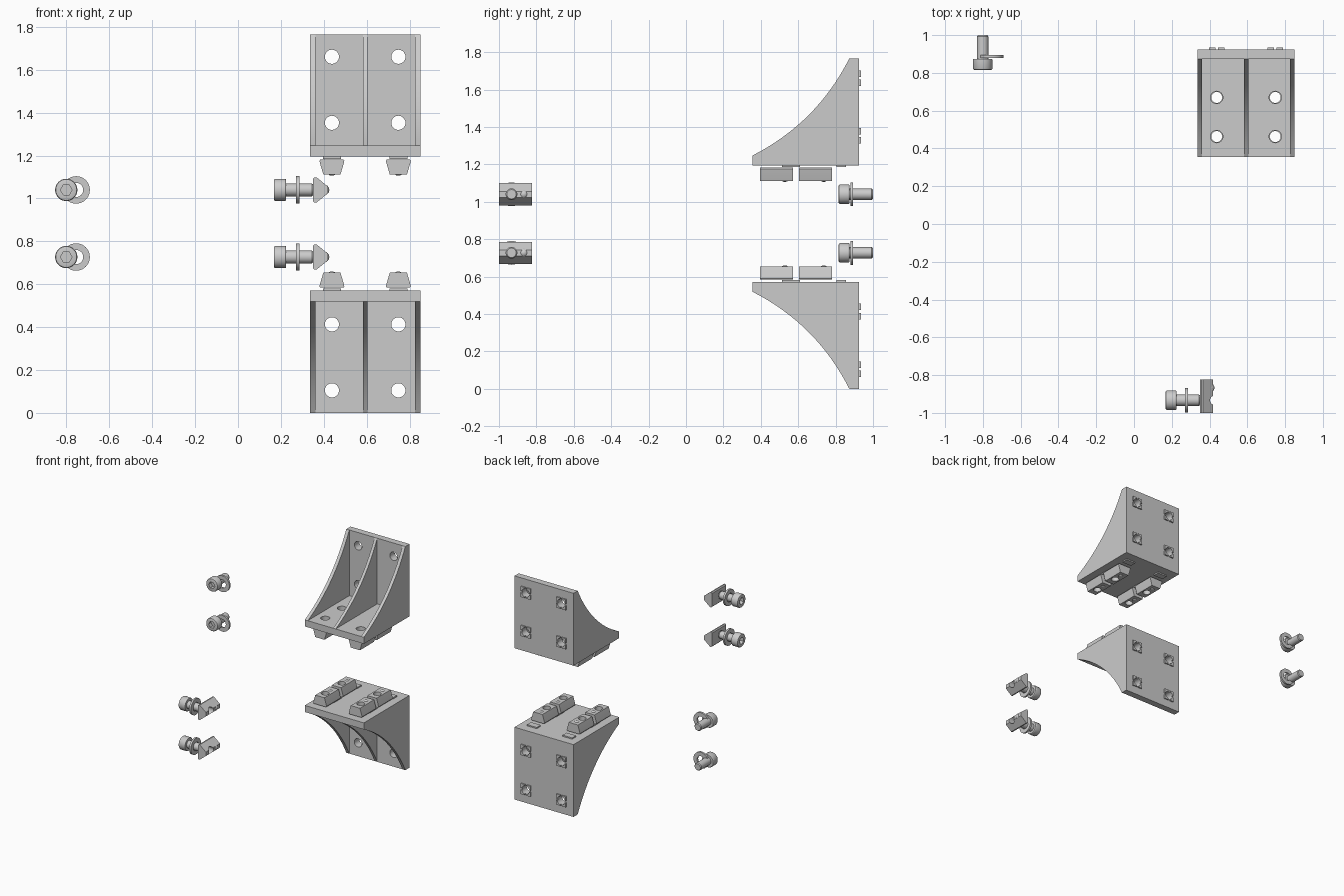
import bpy, bmesh, math
from mathutils import Matrix, Vector

if "Cube" in bpy.data.objects:
    bpy.data.objects.remove(bpy.data.objects["Cube"])

ID = Matrix.Identity(4)
MIRROR = Matrix.Translation((0, 0, 1.766)) @ Matrix.Diagonal((1, 1, -1, 1))


def frame(origin, a, b, c):
    """Matrix that maps local x, y, z onto the axes a, b, c at origin."""
    m = Matrix((a, b, c)).transposed().to_4x4()
    m.translation = Vector(origin)
    return m


def prism(bm, pts, x0, x1):
    """Extrude a closed (y, z) outline along x."""
    f = bm.faces.new([bm.verts.new((x0, y, z)) for y, z in pts])
    r = bmesh.ops.extrude_face_region(bm, geom=[f])
    vs = [v for v in r["geom"] if isinstance(v, bmesh.types.BMVert)]
    bmesh.ops.translate(bm, verts=vs, vec=(x1 - x0, 0, 0))


def box(bm, x0, x1, y0, y1, z0, z1):
    prism(bm, [(y0, z0), (y1, z0), (y1, z1), (y0, z1)], x0, x1)


def lathe(bm, prof, n=32):
    """Spin a closed or axis-ended (radius, z) outline around z."""
    vs = [bm.verts.new((r, 0, z)) for r, z in prof]
    es = [bm.edges.new(p) for p in zip(vs, vs[1:])]
    bmesh.ops.spin(bm, geom=vs + es, cent=(0, 0, 0), axis=(0, 0, 1),
                   angle=2 * math.pi, steps=n, use_duplicate=False)
    bmesh.ops.remove_doubles(bm, verts=bm.verts[:], dist=1e-5)


def rod(bm, p, r, depth, axis, n=32):
    q = Vector((0, 0, 1)).rotation_difference(Vector(axis)).to_matrix().to_4x4()
    bmesh.ops.create_cone(bm, cap_ends=True, segments=n, radius1=r, radius2=r,
                          depth=depth, matrix=Matrix.Translation(p) @ q)


def finish(name, bm, mat=ID, cut=None):
    """Make the object, subtract the cutter mesh, place it and smooth it."""
    def make(nm, b):
        bmesh.ops.recalc_face_normals(b, faces=b.faces[:])
        me = bpy.data.meshes.new(nm)
        b.to_mesh(me)
        b.free()
        o = bpy.data.objects.new(nm, me)
        bpy.context.collection.objects.link(o)
        return o
    ob = make(name, bm)
    if cut:
        c = make("cutter", cut)
        m = ob.modifiers.new("holes", "BOOLEAN")
        m.object, m.operation, m.solver = c, "DIFFERENCE", "EXACT"
        m.use_self = True
        dg = bpy.context.evaluated_depsgraph_get()
        ob.data = bpy.data.meshes.new_from_object(ob.evaluated_get(dg))
        ob.modifiers.clear()
        bpy.data.objects.remove(c)
    ob.data.transform(mat)
    if mat.determinant() < 0:
        ob.data.flip_normals()
    bpy.ops.object.select_all(action="DESELECT")
    ob.select_set(True)
    bpy.context.view_layer.objects.active = ob
    bpy.ops.object.shade_smooth_by_angle(angle=math.radians(30))
    return ob


X0, X1, Y0, Y1, Z0, Z1, T = 0.335, 0.851, 0.355, 0.925, 1.195, 1.766, 0.052
HX, HY, HZ = (0.438, 0.748), (0.463, 0.67), (1.353, 1.661)


def hole_cutter():
    c = bmesh.new()
    for x in HX:
        for z in HZ:
            rod(c, (x, 0.9, z), 0.033, 0.2, (0, 1, 0))
        for y in HY:
            rod(c, (x, y, 1.21), 0.033, 0.12, (0, 0, 1))
    return c


def rib_outline():
    """Concave arc between the toe of the foot and the top of the back plate."""
    a, b, sag = Vector((Y0, Z0 + T)), Vector((Y1 - T, Z1)), 0.06
    n = Vector((b.y - a.y, a.x - b.x)).normalized()
    arc = [a.lerp(b, i / 16) + n * sag * (1 - (i / 8 - 1) ** 2) for i in range(17)]
    return [(Y0, Z0)] + [tuple(p) for p in arc] + [(Y1, Z1), (Y1, Z0)]


def bracket(tag, mat):
    # foot plate and back plate as one L
    bm = bmesh.new()
    prism(bm, [(Y0, Z0), (Y0, Z0 + T), (Y1 - T, Z0 + T), (Y1 - T, Z1),
               (Y1, Z1), (Y1, Z0)], X0, X1)
    finish(tag + "_bracket_plates", bm, mat, hole_cutter())
    # three gusset ribs
    for i, (a, b) in enumerate(((X0, 0.361), (0.582, 0.605), (0.826, X1))):
        bm = bmesh.new()
        prism(bm, rib_outline(), a, b)
        finish(f"{tag}_bracket_rib_{i}", bm, mat)
    # corner lugs round the back holes
    bm = bmesh.new()
    for x in HX:
        for z in HZ:
            for sx in (-1, 1):
                for sz in (-1, 1):
                    xs = sorted((x + sx * 0.007, x + sx * 0.042))
                    zs = sorted((z + sz * 0.007, z + sz * 0.042))
                    box(bm, *xs, Y1 - 0.002, Y1 + 0.01, *zs)
    finish(tag + "_back_lugs", bm, mat, hole_cutter())
    # alignment tabs under the foot
    bm = bmesh.new()
    for x in HX:
        box(bm, x - 0.042, x + 0.042, 0.513, 0.61, Z0 - 0.01, Z0 + 0.002)
        box(bm, x - 0.042, x + 0.042, 0.805, 0.855, Z0 - 0.01, Z0 + 0.002)
    finish(tag + "_foot_tabs", bm, mat, hole_cutter())
    # slot nuts under the foot
    for i, x in enumerate(HX):
        for j, y in enumerate(HY):
            m = frame((x, y, Z0 - 0.013), (0, 1, 0), (1, 0, 0), (0, 0, -1))
            nut(f"{tag}_slot_nut_{i}{j}", mat @ m,
                [(0.054, 0), (0.058, 0.006), (0.056, 0.016), (0.04, 0.07)])


def nut(name, mat, half):
    """Local x = length (hole at 0), y = width, z = depth."""
    bm, c = bmesh.new(), bmesh.new()
    prism(bm, half + [(-w, d) for w, d in reversed(half)], -0.067, 0.11)
    rod(c, (0, 0, 0.035), 0.029, 0.2, (0, 0, 1))
    finish(name, bm, mat, c)
    # spring ball
    bm = bmesh.new()
    bmesh.ops.create_uvsphere(bm, u_segments=20, v_segments=12, radius=0.025,
                              matrix=Matrix.Translation((0.066, 0, 0.051)))
    finish(name + "_ball", bm, mat)


def screw(name, mat):
    """Local z runs from the head to the shaft tip."""
    bm, c = bmesh.new(), bmesh.new()
    lathe(bm, [(0, 0), (0.044, 0), (0.049, 0.002), (0.052, 0.008), (0.052, 0.053),
               (0.049, 0.058), (0.03, 0.058), (0.03, 0.177), (0.025, 0.184), (0, 0.184)])
    rod(c, (0, 0, 0), 0.027, 0.06, (0, 0, 1), 6)
    finish(name, bm, mat, c)


def washer(name, mat):
    bm = bmesh.new()
    lathe(bm, [(0.033, 0), (0.064, 0), (0.064, 0.015), (0.033, 0.015), (0.033, 0)], 40)
    finish(name, bm, mat)


bracket("upper", ID)
bracket("lower", MIRROR)

# loose fasteners, two of each kind
for i, z in enumerate((0.727, 1.04)):
    along_x = frame((0.167, -0.933, z), (0, 1, 0), (0, 0, 1), (1, 0, 0))
    screw(f"side_screw_{i}", along_x)
    washer(f"side_washer_{i}", along_x @ Matrix.Translation((0, 0, 0.104)))
    nut(f"side_slot_nut_{i}", along_x @ Matrix.Translation((0, 0, 0.183)),
        [(0.052, 0), (0.059, 0.007), (0.059, 0.016), (0.016, 0.069)])
    along_y = frame((-0.801, 0.816, z), (0, 0, 1), (1, 0, 0), (0, 1, 0))
    screw(f"rear_screw_{i}", along_y)
    washer(f"rear_washer_{i}", along_y @ Matrix.Translation((0, 0.046, 0.063)))
